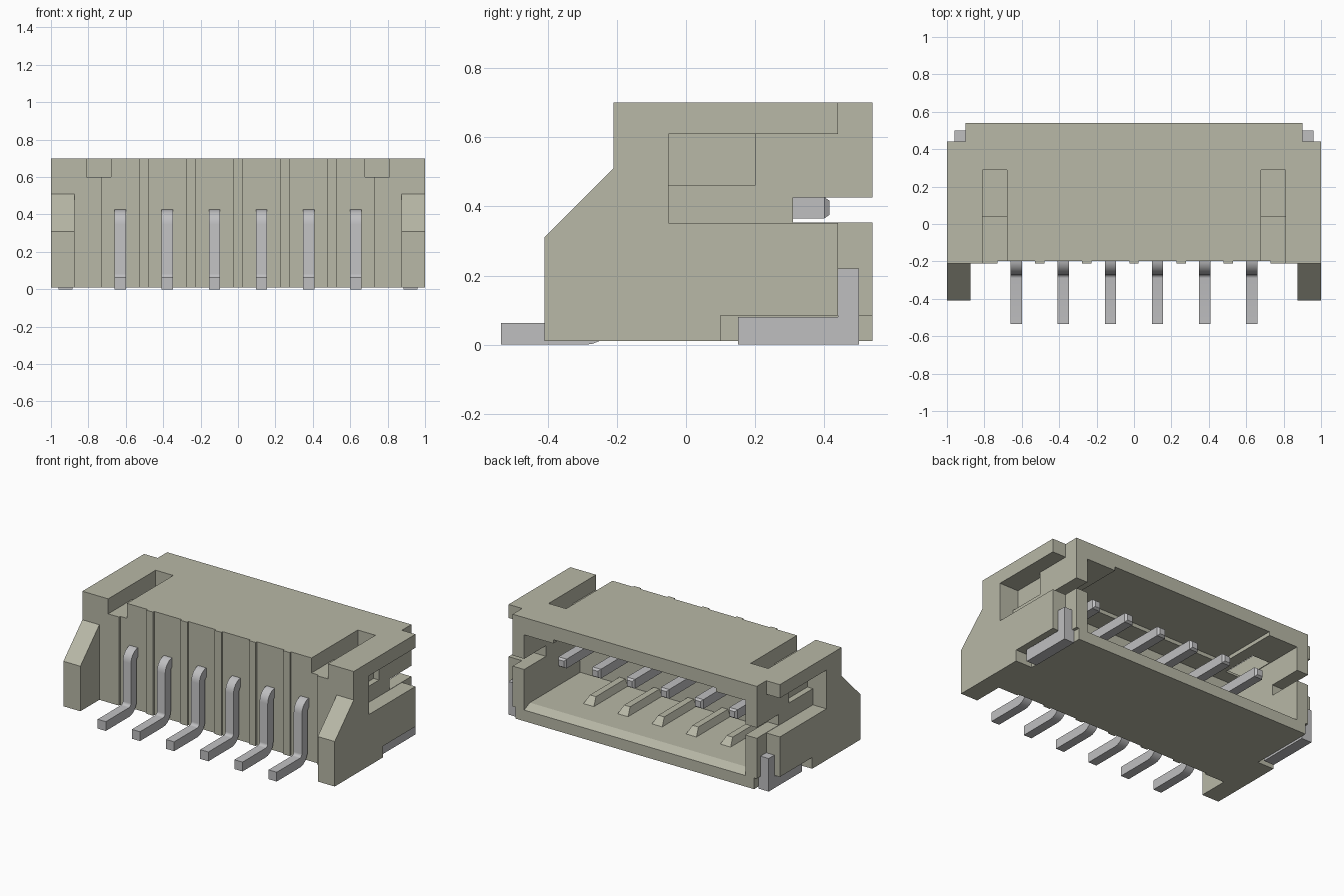
import bpy, bmesh, math

if "Cube" in bpy.data.objects:
    bpy.data.objects.remove(bpy.data.objects["Cube"], do_unlink=True)


def material(name, rgb):
    m = bpy.data.materials.new(name)
    m.use_nodes = True
    m.diffuse_color = (*rgb, 1)
    m.node_tree.nodes["Principled BSDF"].inputs["Base Color"].default_value = (*rgb, 1)
    return m


OLIVE = material("olive plastic", (0.48, 0.48, 0.385))
METAL = material("grey metal", (0.52, 0.52, 0.53))


def prism(name, pts, axis, lo, hi, mat=OLIVE):
    """Extrude a closed outline along x (pts are y, z) or along z (pts are x, y)."""
    lo, hi = min(lo, hi), max(lo, hi)
    bm = bmesh.new()
    place = (lambda p, d: (d, p[0], p[1])) if axis == "x" else (lambda p, d: (p[0], p[1], d))
    a = [bm.verts.new(place(p, lo)) for p in pts]
    b = [bm.verts.new(place(p, hi)) for p in pts]
    bm.faces.new(a)
    bm.faces.new(b)
    for i in range(len(pts)):
        j = (i + 1) % len(pts)
        bm.faces.new((a[i], a[j], b[j], b[i]))
    bmesh.ops.recalc_face_normals(bm, faces=bm.faces)
    me = bpy.data.meshes.new(name)
    bm.to_mesh(me)
    bm.free()
    me.materials.append(mat)
    ob = bpy.data.objects.new(name, me)
    bpy.context.collection.objects.link(ob)
    return ob


def box(name, x0, x1, y0, y1, z0, z1, mat=OLIVE):
    return prism(name, [(y0, z0), (y1, z0), (y1, z1), (y0, z1)], "x", x0, x1, mat)


def activate(ob):
    bpy.ops.object.select_all(action="DESELECT")
    ob.select_set(True)
    bpy.context.view_layer.objects.active = ob


def combine(target, tool, operation):
    """Apply a boolean and discard its tool."""
    tool.hide_render = True
    mod = target.modifiers.new("bool", "BOOLEAN")
    mod.operation, mod.solver, mod.object = operation, "EXACT", tool
    activate(target)
    bpy.ops.object.modifier_apply(modifier=mod.name)
    bpy.data.objects.remove(tool, do_unlink=True)


PITCH = 0.252

# Housing plan outline, with shallow ribs along the front wall
front = [(-0.73, -0.21), (-0.73, -0.197)]
for i in range(-2, 3):
    x = i * PITCH
    front += [(x - 0.025, -0.197), (x - 0.025, -0.21), (x + 0.025, -0.21), (x + 0.025, -0.197)]
front += [(0.73, -0.197), (0.73, -0.21)]
plan = [(-1, -0.21)] + front + [(1, -0.21), (1, 0.44), (0.9, 0.44), (0.9, 0.54),
                                (-0.9, 0.54), (-0.9, 0.44), (-1, 0.44)]
housing = prism("housing", plan, "z", 0.01, 0.70)

# Sloped front legs
leg = [(-0.41, 0.01), (-0.15, 0.01), (-0.15, 0.51), (-0.21, 0.51), (-0.41, 0.31)]
for s in (1, -1):
    combine(housing, prism("leg", leg, "x", s * 0.875, s * 1), "UNION")

# Rear cavity with a bevelled lower lip and a raised middle ceiling
cavity = [(-0.05, 0.11), (0.48, 0.11), (0.56, 0.075), (0.56, 0.585), (-0.05, 0.585)]
combine(housing, prism("cavity", cavity, "x", -0.815, 0.815), "DIFFERENCE")
combine(housing, box("ceiling_relief", -0.6, 0.6, 0.1, 0.6, 0.5, 0.61), "DIFFERENCE")

# Side cutouts: x range, y range, z range
cuts = {
    "top_notch": (0.68, 0.81, -0.3, 0.29, 0.60, 0.8),
    "top_opening": (0.68, 0.81, 0.04, 0.29, 0.55, 0.65),
    "side_recess": (0.90, 1.1, -0.05, 0.5, 0.352, 0.61),
    "side_pocket": (0.86, 0.95, -0.05, 0.20, 0.46, 0.61),
    "side_slot": (0.75, 1.1, 0.31, 0.6, 0.354, 0.425),
    "tab_cutout": (0.88, 1.1, 0.10, 0.6, -0.1, 0.085),
}
for name, (x0, x1, *yz) in cuts.items():
    for s in (1, -1):
        combine(housing, box(name, s * x0, s * x1, *yz), "DIFFERENCE")

# Guide ribs on the cavity floor, tapered towards the top and the opening
for i in range(-2, 3):
    rib = box(f"floor_rib_{i + 3}", i * PITCH - 0.04, i * PITCH + 0.04, -0.05, 0.31, 0.105, 0.155)
    for v in rib.data.vertices:
        if v.co.z > 0.15:
            v.co.x = i * PITCH + (v.co.x - i * PITCH) * 0.55
            if v.co.y > 0:
                v.co.y = 0.26

# Solder tabs at the rear corners
tab = [(0.15, 0), (0.5, 0), (0.5, 0.22), (0.44, 0.22), (0.44, 0.08), (0.15, 0.08)]
for s, side in ((1, "left"), (-1, "right")):
    prism(f"solder_tab_{side}", tab, "x", s * 0.885, s * 0.96, METAL)


def arc(cy, cz, r, a0, a1, n=6):
    angles = [math.radians(a0 + (a1 - a0) * k / n) for k in range(n + 1)]
    return [(cy + r * math.cos(a), cz + r * math.sin(a)) for a in angles]


# Bent pins with bevelled tips
pin_profile = ([(0.40, 0.365), (0.40, 0.427)]
               + arc(-0.19, 0.347, 0.08, 90, 180)
               + arc(-0.29, 0.082, 0.02, 0, -90)
               + [(-0.535, 0.062), (-0.535, 0.0)]
               + arc(-0.29, 0.08, 0.08, -90, 0)
               + arc(-0.19, 0.345, 0.02, 180, 90))
for i in range(6):
    x = (i - 2.5) * PITCH
    pin = prism(f"pin_{i + 1}", pin_profile, "x", x - 0.03, x + 0.03, METAL)
    bm = bmesh.new()
    bm.from_mesh(pin.data)
    tip = [f for f in bm.faces if f.normal.y > 0.9 and f.calc_center_median().y > 0.39]
    bmesh.ops.inset_region(bm, faces=tip, thickness=0.015, depth=0.015)
    bm.to_mesh(pin.data)
    bm.free()
    activate(pin)
    bpy.ops.object.shade_smooth_by_angle(angle=math.radians(30))
